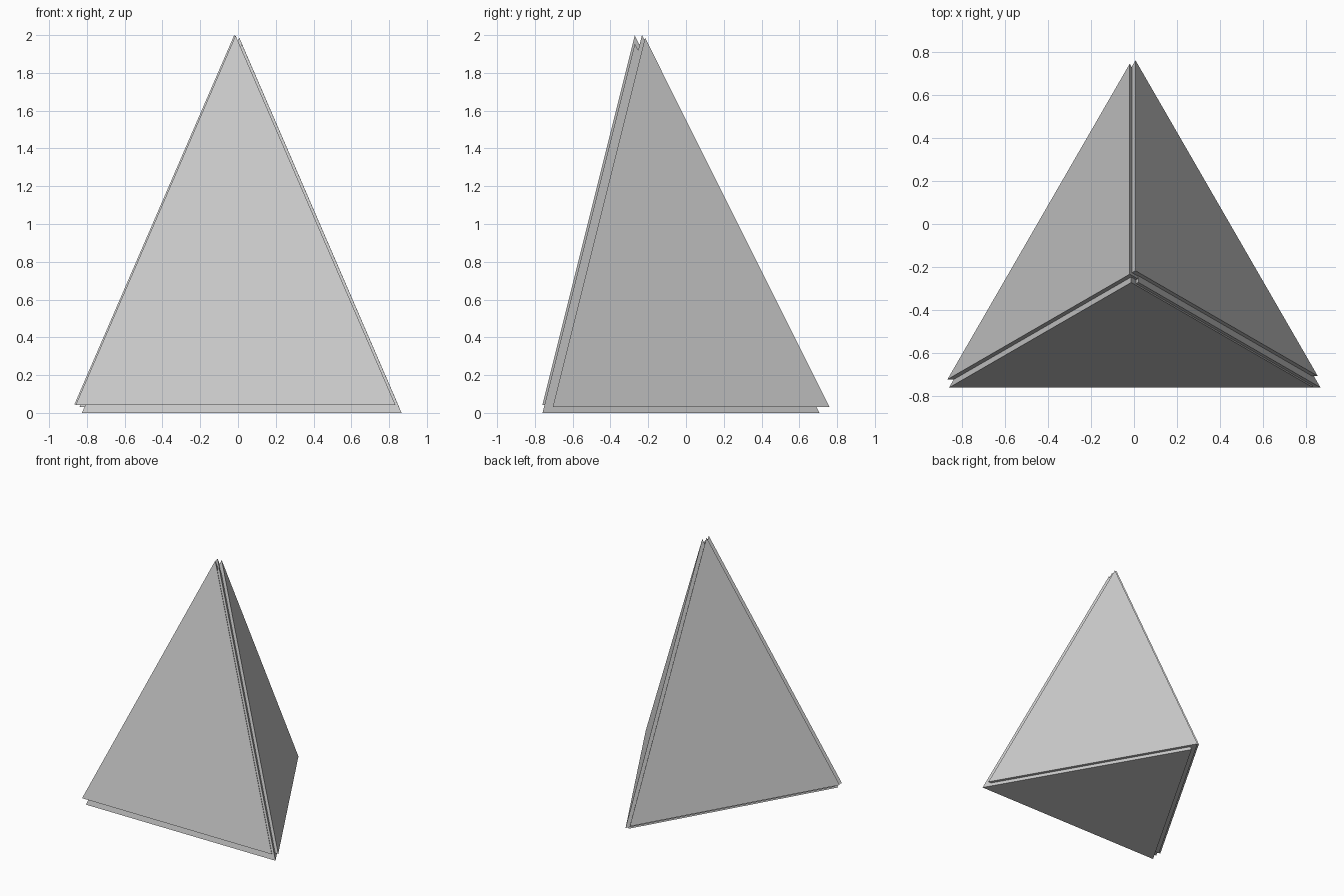
import bpy, math

if "Cube" in bpy.data.objects:
    bpy.data.objects.remove(bpy.data.objects["Cube"])

RADIUS = 0.977
HEIGHT = 1.955


def pyramid(name, x, y, z):
    # three-sided pyramid, one base corner pointing to +y, base at height z
    bpy.ops.mesh.primitive_cone_add(vertices=3, radius1=RADIUS, radius2=0,
                                    depth=HEIGHT, location=(0, 0, 0))
    ob = bpy.context.object
    ob.name = name
    for v in ob.data.vertices:
        v.co.z += HEIGHT / 2
    # fix orientation so that one base corner lies on +y
    corner = max((v.co for v in ob.data.vertices), key=lambda c: c.xy.length)
    ob.rotation_euler.z = math.pi / 2 - math.atan2(corner.y, corner.x)
    ob.location = (x, y, z)
    return ob


# four overlapping pyramids, each nudged toward a different face
pyramid("left_pyramid", -0.020, -0.233, 0.045)
pyramid("right_pyramid", 0.007, -0.217, 0.031)
pyramid("front_pyramid", -0.013, -0.2715, 0.043)
pyramid("bottom_pyramid", 0.020, -0.271, 0.0)
